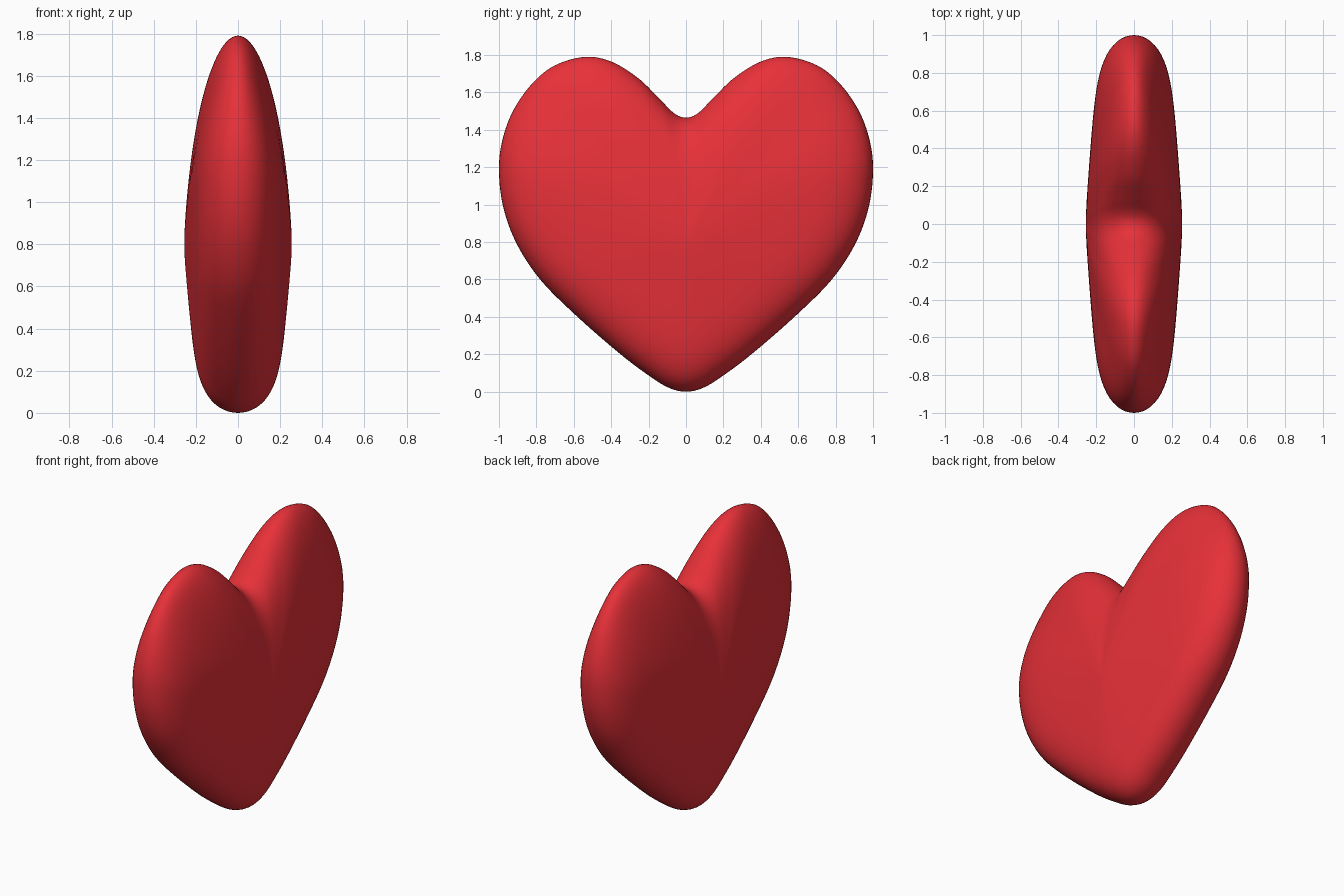
import bpy, bmesh, math
from mathutils import Vector

if "Cube" in bpy.data.objects:
    bpy.data.objects.remove(bpy.data.objects["Cube"])

# Half outline of the heart (y, z), from bottom tip to notch
HALF = [(0, 0), (.09, .02), (.19, .08), (.35, .2), (.58, .4), (.78, .6), (.91, .8),
        (.98, 1.0), (1, 1.2), (.978, 1.36), (.92, 1.51), (.82, 1.65), (.7, 1.745),
        (.54, 1.79), (.4, 1.765), (.26, 1.68), (.15, 1.575), (.065, 1.49), (0, 1.465)]
CENTRE = Vector((0, .8))
STEPS, RINGS = 6, 24


def smooth_loop(points):
    """Closed Catmull-Rom curve through the points."""
    p, n, out = [Vector(q) for q in points], len(points), []
    for i in range(n):
        a, b, c, d = (p[(i + k) % n] for k in (-1, 0, 1, 2))
        for j in range(STEPS):
            t = j / STEPS
            out.append(.5 * (2 * b + (c - a) * t + (2 * a - 5 * b + 4 * c - d) * t ** 2
                             + (3 * b - a - 3 * c + d) * t ** 3))
    return out


def half_thickness(s, z):
    """Bulge at fraction s from centre to rim; the lobes taper more softly."""
    w = min(max((z - 1.15) / .6, 0), 1)
    w = w * w * (3 - 2 * w)
    power = 7.5 + (3 - 7.5) * w
    cone = .255 - .077 * (math.sqrt(s * s + .01) - .1)
    return cone * math.sqrt(max(0, 1 - s ** power))


outline = smooth_loop(HALF + [(-y, z) for y, z in HALF[-2:0:-1]])
count = len(outline)
bm = bmesh.new()


def ring(s, side):
    verts = []
    for p in outline:
        q = CENTRE + (p - CENTRE) * s
        verts.append(bm.verts.new((side * half_thickness(s, p.y), q.x, q.y)))
    return verts


# Both cushioned faces share the rim
rim = ring(1, 0)
for side in (1, -1):
    outer = rim
    for k in range(RINGS - 1, 0, -1):
        inner = ring(math.sin(k / RINGS * math.pi / 2), side)
        for i in range(count):
            j = (i + 1) % count
            bm.faces.new((outer[i], outer[j], inner[j], inner[i]))
        outer = inner
    tip = bm.verts.new((side * .255, CENTRE.x, CENTRE.y))
    for i in range(count):
        bm.faces.new((outer[i], outer[(i + 1) % count], tip))
bmesh.ops.recalc_face_normals(bm, faces=bm.faces)
for f in bm.faces:
    f.smooth = True

mesh = bpy.data.meshes.new("heart")
bm.to_mesh(mesh)
bm.free()
heart = bpy.data.objects.new("heart", mesh)
bpy.context.collection.objects.link(heart)
red = bpy.data.materials.new("red")
red.diffuse_color = (.8, .03, .04, 1)
red.use_nodes = True
red.node_tree.nodes["Principled BSDF"].inputs["Base Color"].default_value = red.diffuse_color
mesh.materials.append(red)
